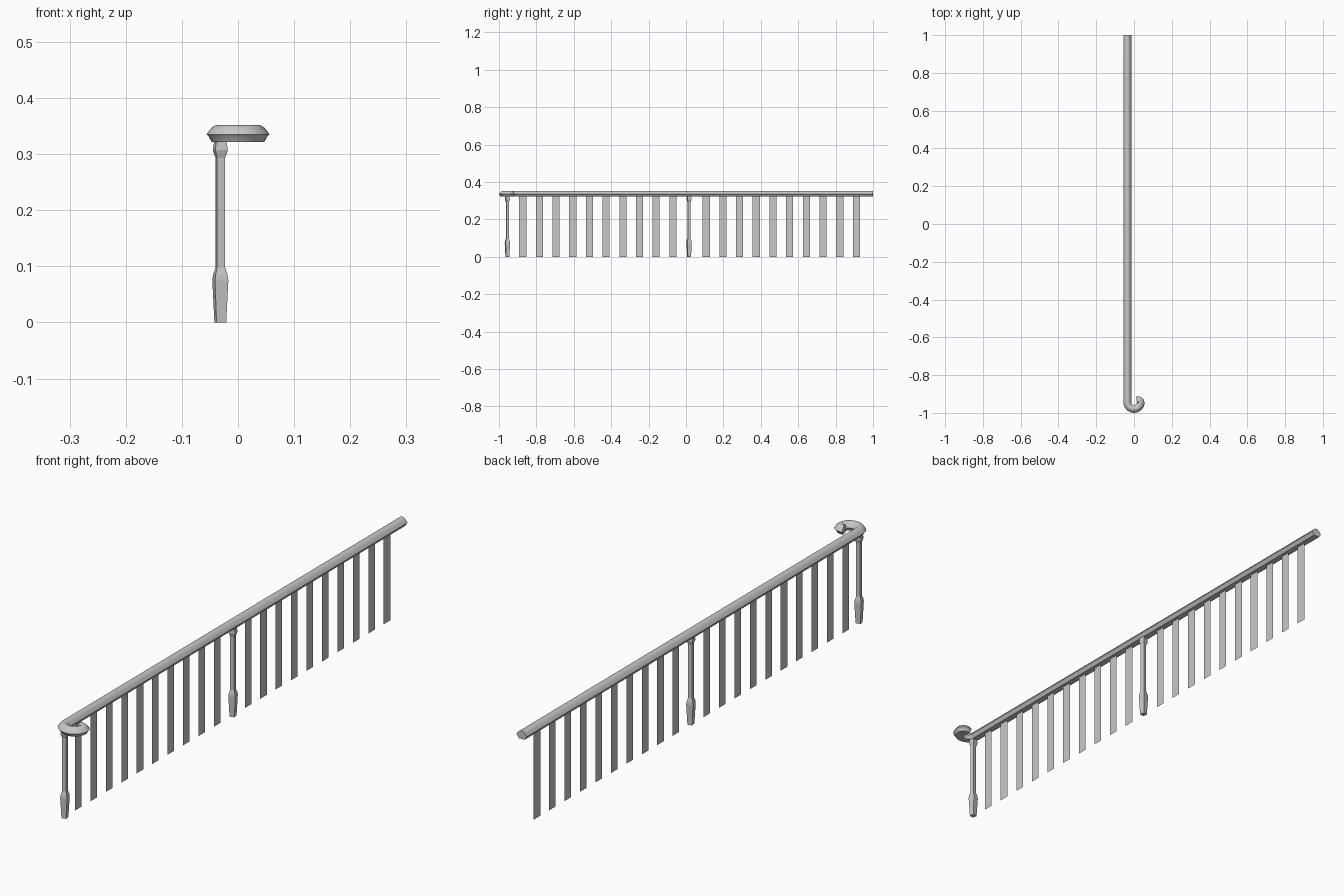
import bpy, bmesh, math
from mathutils import Vector

cube = bpy.data.objects.get("Cube")
if cube:
    bpy.data.objects.remove(cube, do_unlink=True)

grey = bpy.data.materials.new("light grey")
grey.use_nodes = True
GREY = (0.58, 0.58, 0.58, 1)
grey.diffuse_color = GREY
grey.node_tree.nodes["Principled BSDF"].inputs["Base Color"].default_value = GREY

RAIL_X = -0.035
POST_X = -0.0315


def finish(name, bm, smooth=None):
    bmesh.ops.recalc_face_normals(bm, faces=bm.faces)
    mesh = bpy.data.meshes.new(name)
    bm.to_mesh(mesh)
    bm.free()
    mesh.materials.append(grey)
    obj = bpy.data.objects.new(name, mesh)
    bpy.context.collection.objects.link(obj)
    if smooth:
        bpy.ops.object.select_all(action='DESELECT')
        obj.select_set(True)
        bpy.context.view_layer.objects.active = obj
        bpy.ops.object.shade_smooth_by_angle(angle=math.radians(smooth))
    return obj


def loft(name, rings, smooth=None):
    """Skin a list of closed rings and cap both ends."""
    bm = bmesh.new()
    loops = [[bm.verts.new(p) for p in ring] for ring in rings]
    n = len(loops[0])
    for a, b in zip(loops, loops[1:]):
        for i in range(n):
            j = (i + 1) % n
            bm.faces.new((a[i], a[j], b[j], b[i]))
    bm.faces.new(loops[0])
    bm.faces.new(loops[-1])
    return finish(name, bm, smooth)


# Handrail: domed section swept along a straight run that curls into a scroll
half = [(0.003, 0.352), (0.008, 0.3502), (0.0125, 0.3465), (0.017, 0.341),
        (0.021, 0.335), (0.017, 0.331), (0.012, 0.322)]
section = half + [(-u, z) for u, z in reversed(half)]
path = [Vector((RAIL_X, 1.0)), Vector((RAIL_X, -0.945))]
for k in range(1, 13):                     # wide half turn
    a = math.pi * (1 + k / 12)
    path.append(Vector((0.035 * math.cos(a), -0.945 + 0.034 * math.sin(a))))
for k in range(1, 6):                      # tight inward curl
    a = math.radians(24 * k)
    path.append(Vector((0.021 + 0.014 * math.cos(a), -0.945 + 0.011 * math.sin(a))))

rings = []
for i, p in enumerate(path):
    t = (path[min(i + 1, len(path) - 1)] - path[max(i - 1, 0)]).normalized()
    if i <= 1:
        t = Vector((0, -1))
    side = Vector((-t.y, t.x))             # points to the inside of the scroll
    inner = 0.8 if i > 13 else 1.0
    ring = []
    for u, z in section:
        q = p + side * u * (inner if u > 0 else 1.0)
        ring.append((q.x, q.y, z))
    rings.append(ring)
loft("handrail", rings, smooth=40)

# Square posts, turned slightly, swelling at foot and head
TURN = math.radians(12)
post_profile = [(0.0105, 0), (0.0143, 0.075), (0.013, 0.085), (0.0085, 0.098),
                (0.0085, 0.293), (0.0135, 0.307), (0.0105, 0.326)]
for name, y in (("front_post", -0.955), ("middle_post", 0.0165)):
    rings = []
    for r, z in post_profile:
        corner = r * math.sqrt(2) / (math.cos(TURN) + math.sin(TURN))
        angles = [TURN + math.pi * (k + 0.5) / 2 for k in range(4)]
        rings.append([(POST_X + corner * math.cos(a), y + corner * math.sin(a), z)
                      for a in angles])
    loft(name, rings)

# Flat slats between the posts
for i in range(21):
    if i == 10:                            # the middle post stands here
        continue
    y = -0.873 + 0.0892 * i
    bm = bmesh.new()
    corners = [(-0.019, 0), (0.019, 0), (0.019, 0.33), (-0.019, 0.33)]
    bm.faces.new([bm.verts.new((RAIL_X, y + dy, z)) for dy, z in corners])
    finish(f"slat_{i + 1:02d}", bm)
